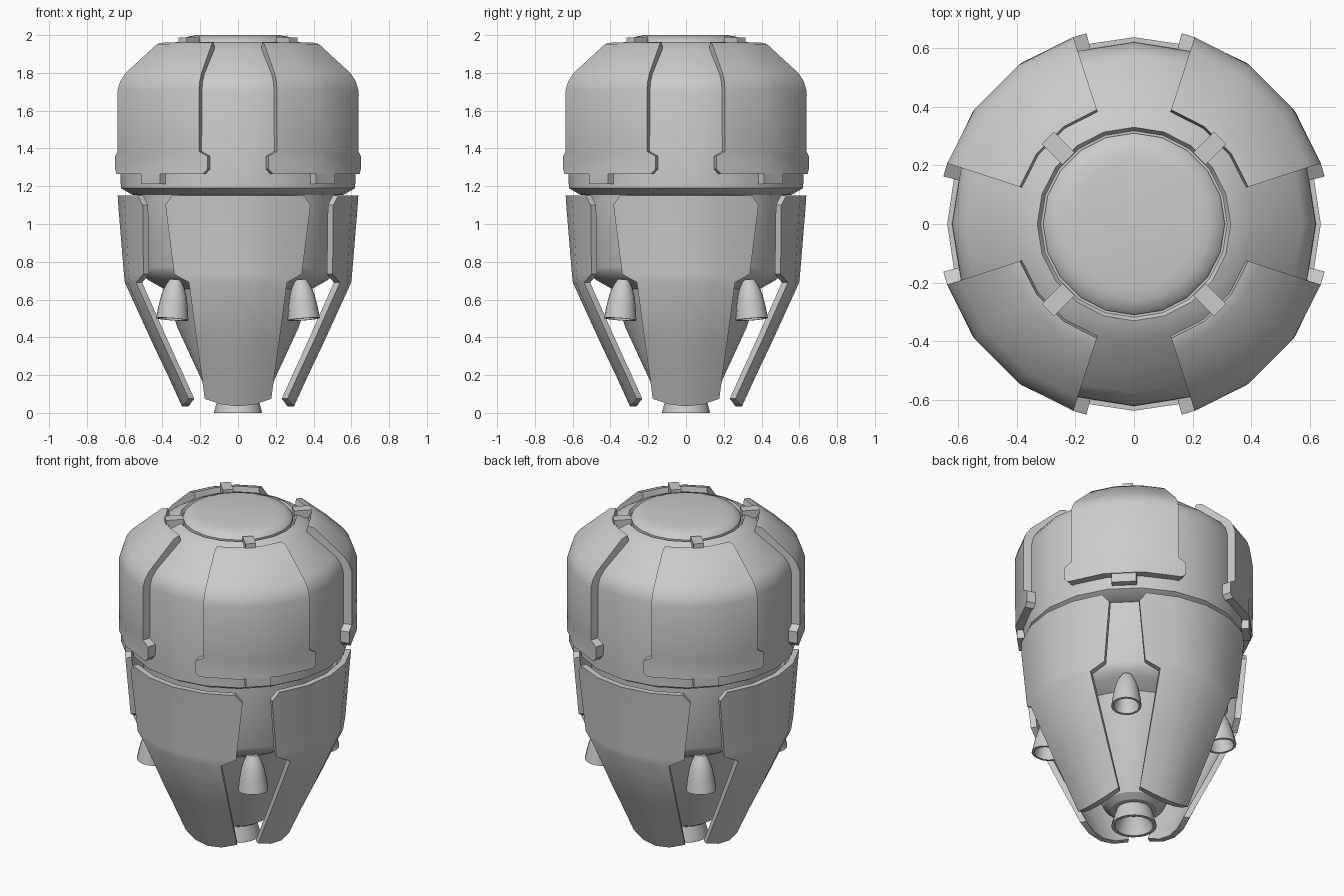
import bpy, bmesh
from math import radians, sin, cos, pi
from mathutils import Matrix

if "Cube" in bpy.data.objects:
    bpy.data.objects.remove(bpy.data.objects["Cube"])


def finish(name, bm, angle=32):
    bmesh.ops.remove_doubles(bm, verts=bm.verts, dist=1e-5)
    bmesh.ops.recalc_face_normals(bm, faces=bm.faces)
    me = bpy.data.meshes.new(name)
    bm.to_mesh(me)
    bm.free()
    ob = bpy.data.objects.new(name, me)
    bpy.context.collection.objects.link(ob)
    bpy.ops.object.select_all(action='DESELECT')
    ob.select_set(True)
    bpy.context.view_layer.objects.active = ob
    bpy.ops.object.shade_smooth_by_angle(angle=radians(angle))
    return ob


def lathe(name, profile, sides=20):
    """Revolve (radius, z) points about z."""
    bm = bmesh.new()
    rings = [[bm.verts.new((r * cos(2 * pi * i / sides), r * sin(2 * pi * i / sides), z))
              for i in range(sides)] for r, z in profile]
    for a, b in zip(rings, rings[1:]):
        for i in range(sides):
            j = (i + 1) % sides
            bm.faces.new((a[i], a[j], b[j], b[i]))
    return finish(name, bm)


def plate(name, rows, cols, centre, sag=0.0):
    """Curved closed plate; rows are (outer r, outer z, inner r, inner z, half angle)."""
    bm = bmesh.new()

    def grid(ri, zi):
        g = []
        for k, row in enumerate(rows):
            s = sag if k == len(rows) - 1 else 0
            line = []
            for c in range(cols + 1):
                u = 2 * c / cols - 1
                a = radians(centre + u * row[4])
                r = row[ri] + 0.46 * s * u * u
                line.append(bm.verts.new((r * cos(a), r * sin(a), row[zi] + s * u * u)))
            g.append(line)
        return g

    out, inn = grid(0, 1), grid(2, 3)
    for k in range(len(rows) - 1):
        for c in range(cols):
            for g in (out, inn):
                bm.faces.new((g[k][c], g[k][c + 1], g[k + 1][c + 1], g[k + 1][c]))
        for c in (0, cols):
            bm.faces.new((out[k][c], out[k + 1][c], inn[k + 1][c], inn[k][c]))
    for c in range(cols):
        for k in (0, -1):
            bm.faces.new((out[k][c], out[k][c + 1], inn[k][c + 1], inn[k][c]))
    return finish(name, bm)


def clip(name, size, r, z, angle):
    """Small block set at a radius and angle."""
    bm = bmesh.new()
    m = (Matrix.Rotation(radians(angle), 4, 'Z') @ Matrix.Translation((r, 0, z))
         @ Matrix.Diagonal((*size, 1)))
    bmesh.ops.create_cube(bm, size=1, matrix=m)
    return finish(name, bm)


# Upper hull with the groove round the cap
lathe("upper_hull", [(0, 1.15), (0.5, 1.15), (0.56, 1.155), (0.62, 1.19), (0.622, 1.25),
                     (0.62, 1.7), (0.607, 1.75), (0.575, 1.795), (0.4, 1.928), (0.36, 1.952),
                     (0.33, 1.963), (0.318, 1.945), (0, 1.945)])
lathe("top_cap", [(0, 1.94), (0.31, 1.94), (0.31, 1.963), (0.295, 1.98), (0.26, 1.993),
                  (0.22, 2.0), (0, 2.0)])

# Inner core between the petals
lathe("core", [(0, 1.16), (0.53, 1.16), (0.53, 0.77), (0.515, 0.735), (0.47, 0.7), (0.39, 0.655),
               (0.32, 0.45), (0.17, 0.125), (0.13, 0.1), (0, 0.1)])

# Main engine bell, hollow
lathe("main_nozzle", [(0, 0.2), (0.075, 0.2), (0.09, 0.13), (0.112, 0.06), (0.128, 0.0),
                      (0.108, 0.0), (0.09, 0.06), (0.06, 0.12), (0, 0.13)])

panel_rows = [
    (0.41, 1.962, 0.4, 1.915, 27), (0.45, 1.953, 0.42, 1.89, 27), (0.625, 1.8, 0.56, 1.78, 27),
    (0.655, 1.757, 0.59, 1.74, 27), (0.67, 1.71, 0.61, 1.7, 27), (0.67, 1.385, 0.61, 1.385, 27),
    (0.67, 1.36, 0.61, 1.36, 31), (0.67, 1.29, 0.61, 1.29, 31), (0.67, 1.265, 0.61, 1.265, 29)]

petal_rows = [(r, z, r - 0.036, z, h) for r, z, h in [
    (0.637, 1.15, 33.5), (0.634, 1.1, 37.3), (0.604, 0.735, 34), (0.599, 0.69, 25.7),
    (0.453, 0.37, 28.7), (0.372, 0.2, 31.2), (0.297, 0.035, 34)]]

for i in range(4):
    diag, axis = 45 + 90 * i, 90 * i
    # Upper armour panel with its two locking clips
    plate(f"armour_panel_{i}", panel_rows, 3, diag)
    clip(f"upper_clip_{i}", (0.1, 0.06, 0.05), 0.365, 1.962, diag)
    clip(f"lower_clip_{i}", (0.08, 0.14, 0.065), 0.615, 1.243, diag)
    # Lower petal
    plate(f"petal_{i}", petal_rows, 4, axis, sag=0.04)
    # Small thruster bell, tilted slightly outward
    t = lathe(f"thruster_{i}", [(0, 0.09), (0.03, 0.09), (0.05, 0.055), (0.066, 0.01),
                                (0.077, -0.05), (0.086, -0.12), (0.072, -0.12),
                                (0.06, -0.05), (0.04, 0.0), (0, 0.01)], 16)
    t.matrix_world = (Matrix.Rotation(radians(diag), 4, 'Z')
                      @ Matrix.Translation((0.48, 0, 0.615)) @ Matrix.Rotation(radians(-6), 4, 'Y'))
